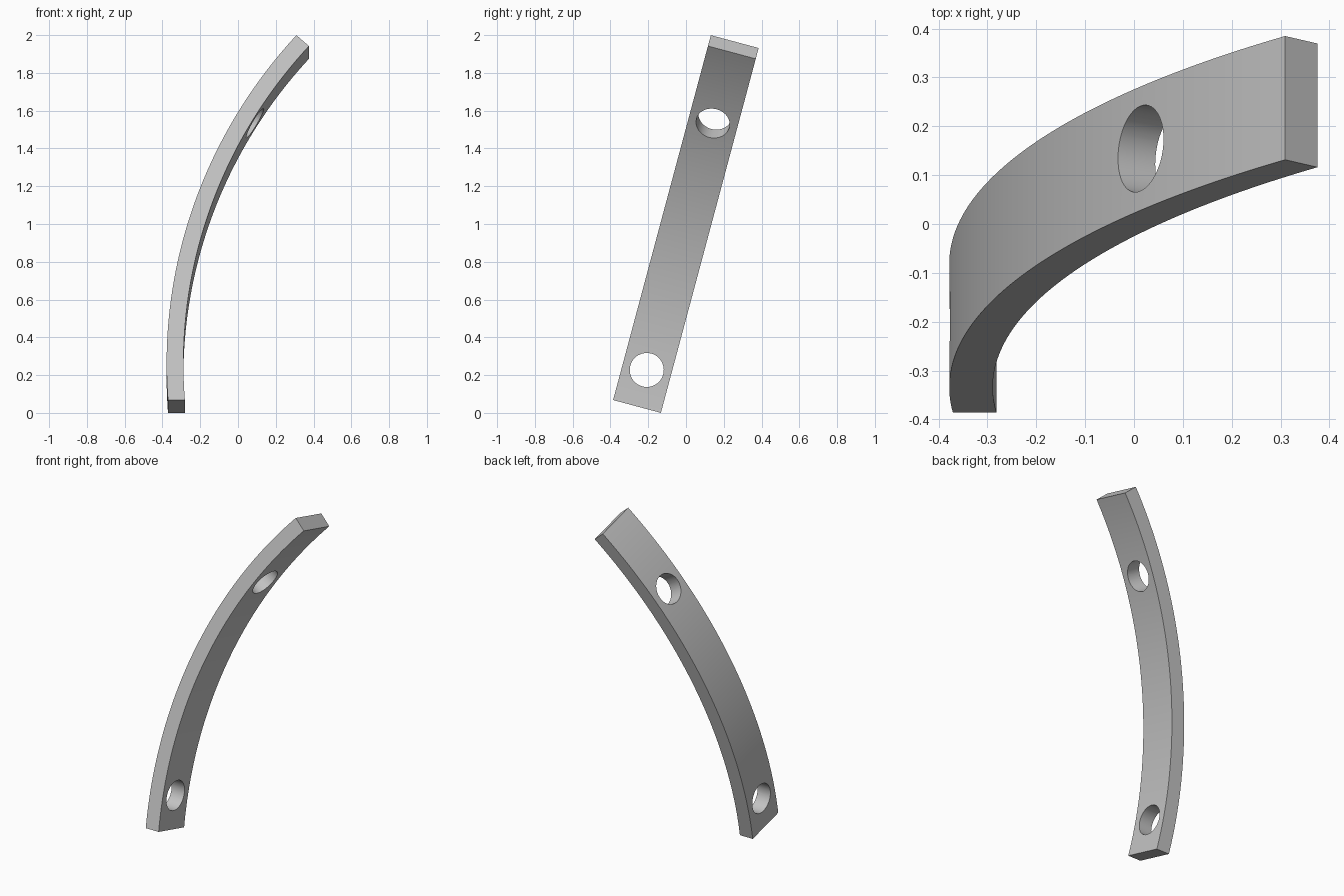
import bpy
import bmesh
from math import asin, sin, cos, radians, pi
from mathutils import Matrix, Vector

default = bpy.data.objects.get("Cube")
if default:
    bpy.data.objects.remove(default, do_unlink=True)

RADIUS, THICK, WIDTH = 2.7, 0.089, 0.262
CENTRE_X, CENTRE_Z = RADIUS - 0.378, 0.2
END = radians(41.8)
STEPS = 64
HOLE_RADIUS = 0.09
HOLE_ANGLES = (0.0, radians(31.2))

grey = bpy.data.materials.new("plain grey")
grey.use_nodes = True
colour = (0.55, 0.55, 0.55, 1)
grey.diffuse_color = colour
grey.node_tree.nodes["Principled BSDF"].inputs["Base Color"].default_value = colour


def arc_point(radius, angle, y):
    return Vector((CENTRE_X - radius * cos(angle), y, CENTRE_Z + radius * sin(angle)))


def make_object(name, bm):
    bmesh.ops.recalc_face_normals(bm, faces=bm.faces)
    mesh = bpy.data.meshes.new(name)
    bm.to_mesh(mesh)
    bm.free()
    mesh.materials.append(grey)
    obj = bpy.data.objects.new(name, mesh)
    bpy.context.collection.objects.link(obj)
    return obj


# Curved bar: a rectangular section swept along the arc, cut flat at the foot
bm = bmesh.new()
rings = []
for i in range(STEPS + 1):
    ring = []
    for radius, y in ((RADIUS, 0), (RADIUS, WIDTH),
                      (RADIUS - THICK, WIDTH), (RADIUS - THICK, 0)):
        start = asin(-CENTRE_Z / radius)
        angle = start + (END - start) * i / STEPS
        ring.append(bm.verts.new(arc_point(radius, angle, y)))
    rings.append(ring)
for a, b in zip(rings, rings[1:]):
    for k in range(4):
        n = (k + 1) % 4
        bm.faces.new((a[k], a[n], b[n], b[k]))
bm.faces.new(rings[0])
bm.faces.new(rings[-1])
bar = make_object("curved_bar", bm)

# Round holes drilled square to the curve
for index, angle in enumerate(HOLE_ANGLES):
    bm = bmesh.new()
    place = (Matrix.Translation(arc_point(RADIUS - THICK / 2, angle, WIDTH / 2))
             @ Matrix.Rotation(angle, 4, 'Y') @ Matrix.Rotation(pi / 2, 4, 'Y'))
    bmesh.ops.create_cone(bm, cap_ends=True, segments=48, radius1=HOLE_RADIUS,
                          radius2=HOLE_RADIUS, depth=0.4, matrix=place)
    cutter = make_object(f"hole_cutter_{index + 1}", bm)
    cutter.hide_render = True
    cut = bar.modifiers.new("hole", 'BOOLEAN')
    cut.operation = 'DIFFERENCE'
    cut.solver = 'EXACT'
    cut.object = cutter
    bpy.context.view_layer.objects.active = bar
    bpy.ops.object.modifier_apply(modifier=cut.name)
    bpy.data.objects.remove(cutter, do_unlink=True)

# Lean the bar back
bar.data.transform(Matrix.Translation((0, -0.386, 0.068))
                   @ Matrix.Rotation(radians(-15), 4, 'X'))

bpy.ops.object.select_all(action='DESELECT')
bar.select_set(True)
bpy.context.view_layer.objects.active = bar
bpy.ops.object.shade_smooth_by_angle(angle=radians(30))
